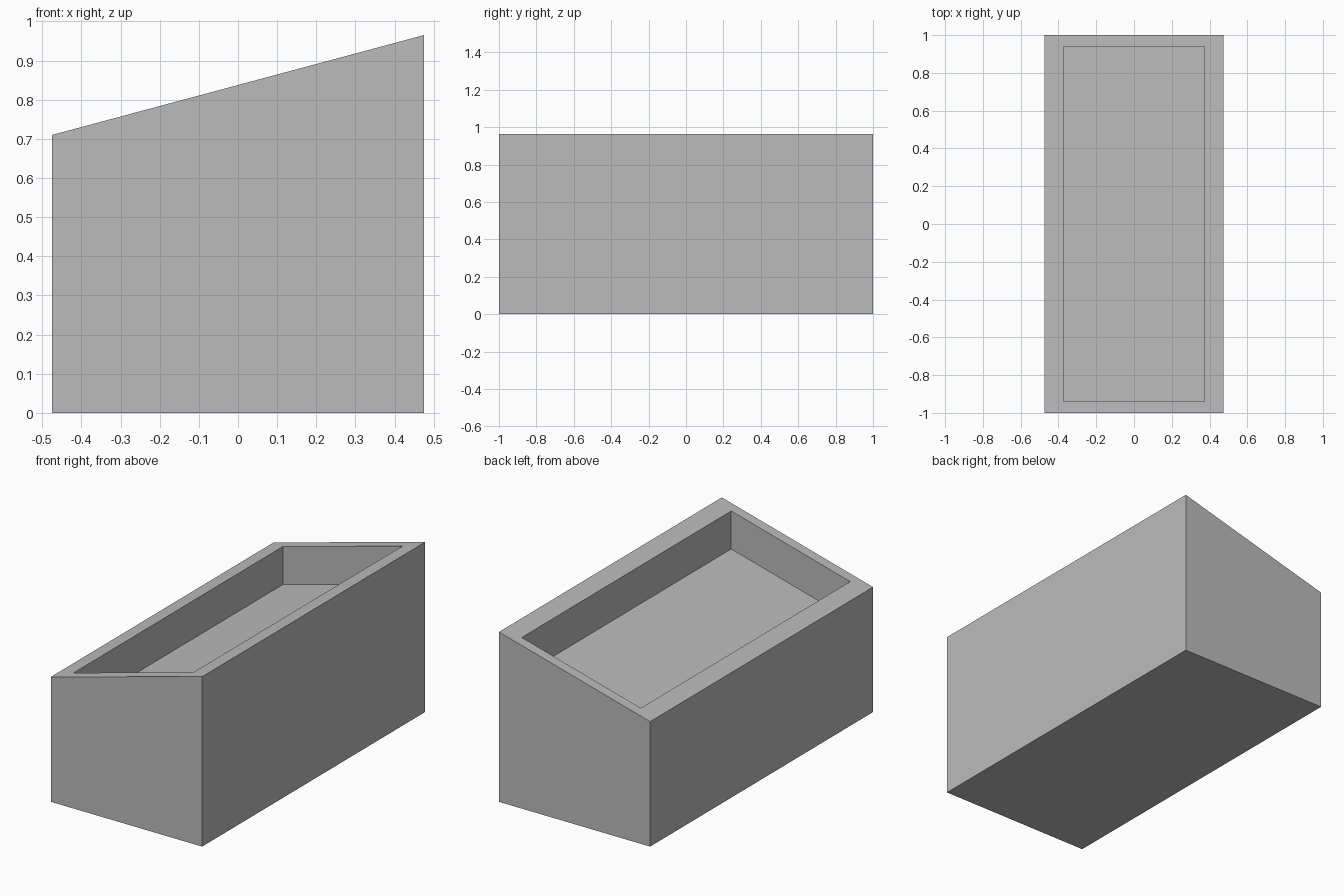
import bpy
import bmesh

cube = bpy.data.objects.get("Cube")
if cube:
    bpy.data.objects.remove(cube, do_unlink=True)

HALF_X, HALF_Y = 0.475, 1.0
INNER_X, INNER_Y = 0.374, 0.94
LOW, HIGH = 0.71, 0.965
DEPTH = 0.216

grey = bpy.data.materials.new("plain grey")
grey.use_nodes = True
colour = (0.5, 0.5, 0.5, 1)
grey.diffuse_color = colour
grey.node_tree.nodes["Principled BSDF"].inputs["Base Color"].default_value = colour


def slope(x):
    """Height of the slanted rim at x."""
    return (LOW + HIGH) / 2 + x * (HIGH - LOW) / (2 * HALF_X)


def ring(bm, hx, hy, height):
    """Rectangular loop of vertices whose height depends on x."""
    corners = ((-hx, -hy), (hx, -hy), (hx, hy), (-hx, hy))
    return [bm.verts.new((x, y, height(x))) for x, y in corners]


def bridge(bm, a, b):
    """Join two loops with quads."""
    for i in range(4):
        j = (i + 1) % 4
        bm.faces.new((a[i], a[j], b[j], b[i]))


bm = bmesh.new()
loops = [
    ring(bm, HALF_X, HALF_Y, lambda x: 0),                    # base
    ring(bm, HALF_X, HALF_Y, slope),                          # outer rim
    ring(bm, INNER_X, INNER_Y, slope),                        # inner rim
    ring(bm, INNER_X, INNER_Y, lambda x: slope(x) - DEPTH),   # recess floor
]
for lower, upper in zip(loops, loops[1:]):
    bridge(bm, lower, upper)
bm.faces.new(reversed(loops[0]))
bm.faces.new(loops[-1])
bmesh.ops.recalc_face_normals(bm, faces=bm.faces)

mesh = bpy.data.meshes.new("slanted_planter_box")
bm.to_mesh(mesh)
bm.free()
mesh.materials.append(grey)
box = bpy.data.objects.new("slanted_planter_box", mesh)
bpy.context.collection.objects.link(box)
